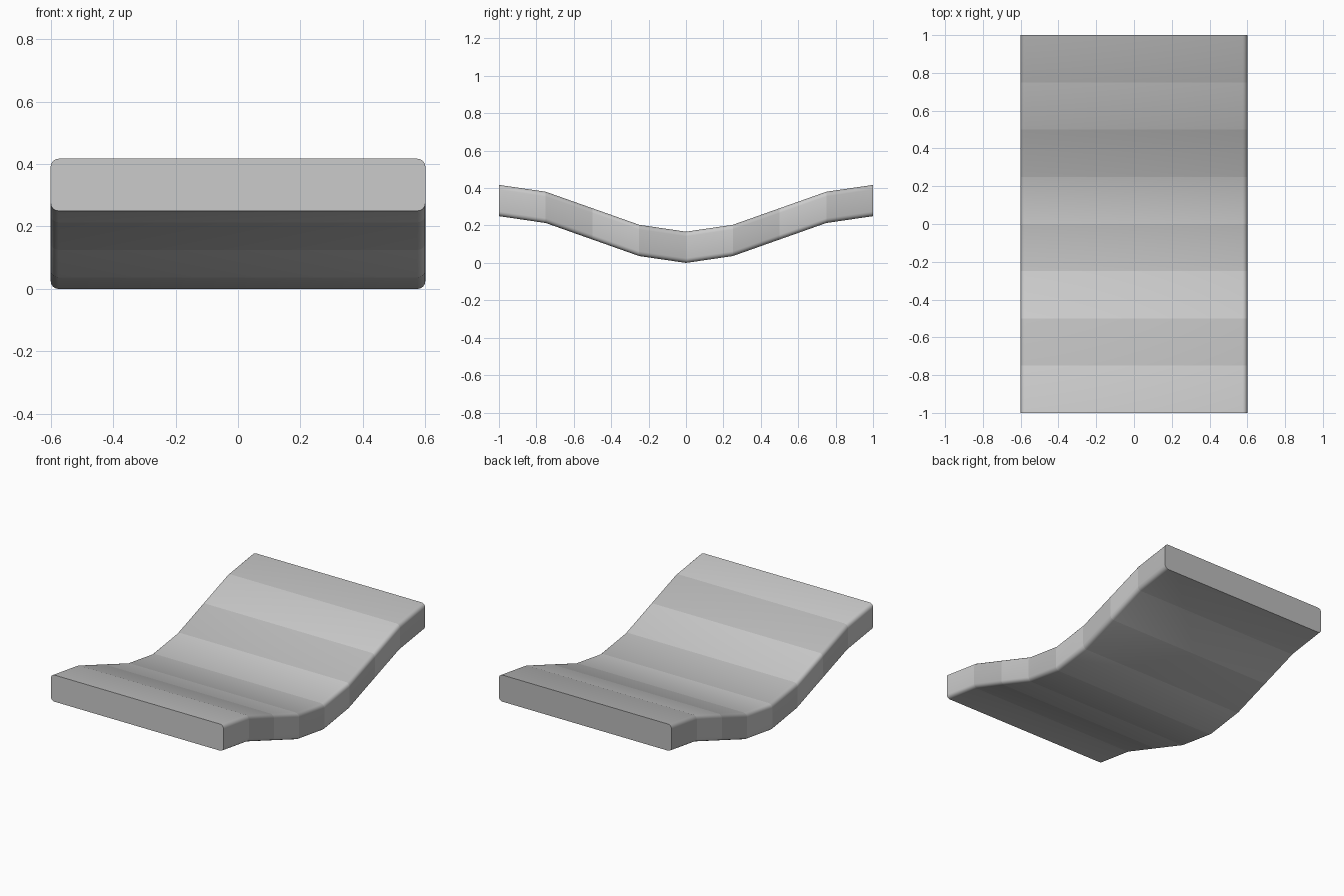
import bpy, bmesh, math

if "Cube" in bpy.data.objects:
    bpy.data.objects.remove(bpy.data.objects["Cube"])

WIDTH, THICK, RADIUS = 1.2, 0.167, 0.025
STEPS, CORNER = 8, 4

# Rounded rectangle cross-section in x/z, resting on z = 0
section = []
for i, (sx, sz) in enumerate([(1, 1), (-1, 1), (-1, -1), (1, -1)]):
    for k in range(CORNER + 1):
        a = (i + k / CORNER) * math.pi / 2
        section.append((sx * (WIDTH / 2 - RADIUS) + RADIUS * math.cos(a),
                        THICK / 2 + sz * (THICK / 2 - RADIUS) + RADIUS * math.sin(a)))

# Sweep the section front to back along a cosine dip, banding the segments
bm = bmesh.new()
rings = []
for s in range(STEPS + 1):
    y = -1 + 2 * s / STEPS
    lift = 0.125 * (1 - math.cos(math.pi * y))
    rings.append([bm.verts.new((x, y, z + lift)) for x, z in section])
n = len(section)
for s in range(STEPS):
    for j in range(n):
        k = (j + 1) % n
        f = bm.faces.new((rings[s][j], rings[s][k], rings[s + 1][k], rings[s + 1][j]))
        f.material_index = s % 2
bm.faces.new(rings[0])
bm.faces.new(rings[-1]).material_index = (STEPS - 1) % 2
bmesh.ops.recalc_face_normals(bm, faces=bm.faces)

mesh = bpy.data.meshes.new("curved_plank")
bm.to_mesh(mesh)
bm.free()
plank = bpy.data.objects.new("curved_plank", mesh)
bpy.context.collection.objects.link(plank)

# Alternating light and dark grey bands
for name, v in (("light_band", 0.8), ("dark_band", 0.5)):
    mat = bpy.data.materials.new(name)
    mat.diffuse_color = (v, v, v, 1)
    mat.use_nodes = True
    mat.node_tree.nodes["Principled BSDF"].inputs["Base Color"].default_value = mat.diffuse_color
    mesh.materials.append(mat)

bpy.context.view_layer.objects.active = plank
plank.select_set(True)
bpy.ops.object.shade_smooth_by_angle(angle=math.radians(30))
